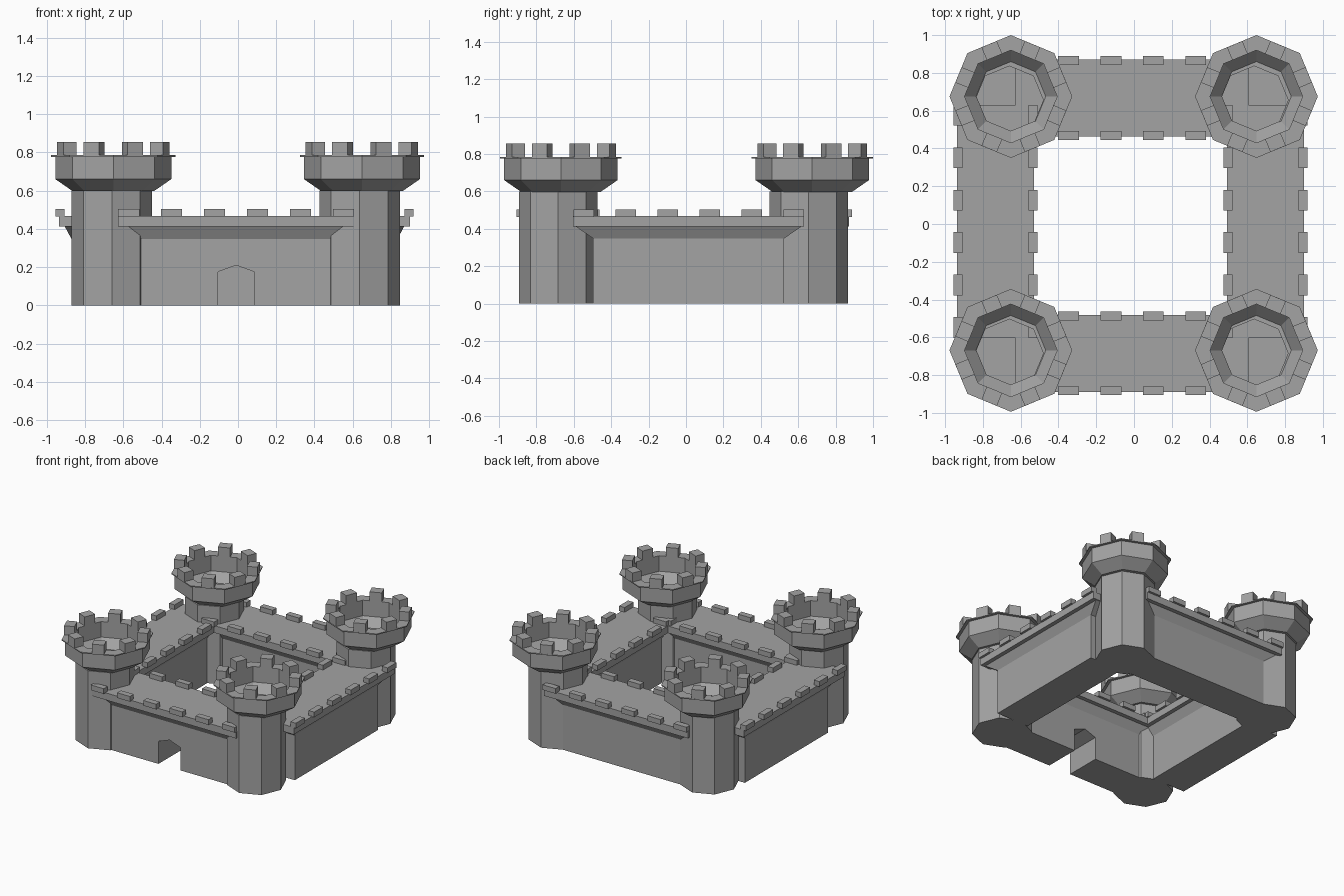
import bpy, bmesh, math
from mathutils import Matrix, Vector

if "Cube" in bpy.data.objects:
    bpy.data.objects.remove(bpy.data.objects["Cube"])

stone = bpy.data.materials.new("grey stone")
stone.diffuse_color = (0.37, 0.37, 0.37, 1)
stone.use_nodes = True
stone.node_tree.nodes["Principled BSDF"].inputs["Base Color"].default_value = stone.diffuse_color


def finish(name, bm, matrix=Matrix()):
    bmesh.ops.recalc_face_normals(bm, faces=bm.faces)
    bm.transform(matrix)
    mesh = bpy.data.meshes.new(name)
    bm.to_mesh(mesh)
    bm.free()
    mesh.materials.append(stone)
    obj = bpy.data.objects.new(name, mesh)
    bpy.context.collection.objects.link(obj)
    return obj


def box(bm, size, matrix):
    bmesh.ops.create_cube(bm, size=1, matrix=matrix @ Matrix.Diagonal((*size, 1)))


def lathe(bm, profile, closed=False, sides=8):
    """Spin a (radius, z) profile into a faceted solid."""
    rings = []
    for r, z in profile:
        if r == 0:
            rings.append([bm.verts.new((0, 0, z))] * sides)
        else:
            rings.append([bm.verts.new((r * math.cos(math.tau * i / sides),
                                        r * math.sin(math.tau * i / sides), z))
                          for i in range(sides)])
    pairs = list(zip(rings, rings[1:]))
    if closed:
        pairs.append((rings[-1], rings[0]))
    for a, b in pairs:
        for i in range(sides):
            j = (i + 1) % sides
            bm.faces.new(list(dict.fromkeys((a[i], a[j], b[j], b[i]))))


def tower(label, sx, sy):
    # octagonal shaft with a sunken floor
    bm = bmesh.new()
    lathe(bm, [(0, 0), (.21, 0), (.21, .6), (.18, .6), (.18, .45), (0, .45)])
    finish(label + "_tower_shaft", bm,
           Matrix.Translation((.648 * sx - .012, .67 * sy - .014, 0)))
    place = Matrix.Translation((.65 * sx - .002, .672 * sy + .003, 0))
    # flared hollow head with a thin rim
    bm = bmesh.new()
    lathe(bm, [(.212, .597), (.303, .66), (.303, .777), (.325, .777), (.325, .785),
               (.245, .785), (.245, .665), (.182, .597)], closed=True)
    finish(label + "_tower_head", bm, place)
    # one merlon on the middle of each side
    bm = bmesh.new()
    for i in range(8):
        box(bm, (.074, .088, .075),
            Matrix.Rotation(math.radians(22.5 + 45 * i), 4, 'Z')
            @ Matrix.Translation((.263, 0, .8175)))
    finish(label + "_tower_merlons", bm, place)


def wall(label, x, y, turn, gate=False):
    """Wall running along local x, centred on (x, y)."""
    place = Matrix.Translation((x, y, 0)) @ Matrix.Rotation(math.radians(turn), 4, 'Z')
    # wall body: front outline, notched for the gate, extruded through
    outline = [(-.51, 0), (-.51, .35), (.51, .35), (.51, 0)]
    if gate:
        outline += [(.095, 0), (.095, .175), (0, .21), (-.095, .175), (-.095, 0)]
    bm = bmesh.new()
    face = bm.faces.new([bm.verts.new((px, -.138, pz)) for px, pz in outline])
    ext = bmesh.ops.extrude_face_region(bm, geom=[face], use_keep_orig=True)
    bmesh.ops.translate(bm, vec=Vector((0, .276, 0)),
                        verts=[v for v in ext["geom"] if isinstance(v, bmesh.types.BMVert)])
    finish(label + "_wall_body", bm, place)
    # flare: a box tapered at its lower end
    bm = bmesh.new()
    box(bm, (1.21, .346, .065), Matrix.Translation((0, 0, .3805)))
    for v in bm.verts:
        if v.co.z < .38:
            v.co.x *= .51 / .605
            v.co.y *= .138 / .173
    finish(label + "_wall_flare", bm, place)
    # walkway slab
    bm = bmesh.new()
    box(bm, (1.234, .408, .055), Matrix.Translation((0, 0, .4395)))
    finish(label + "_walkway", bm, place)
    # two rows of low merlons, overhanging the slab edges a little
    bm = bmesh.new()
    for i in range(6):
        for side in (-1, 1):
            box(bm, (.11, .047, .04),
                Matrix.Translation(((i - 2.5) * .2245, side * .198, .484)))
    finish(label + "_wall_merlons", bm, place)


for label, sx, sy in (("front_left", -1, -1), ("front_right", 1, -1),
                      ("back_left", -1, 1), ("back_right", 1, 1)):
    tower(label, sx, sy)

wall("front", -.01, -.685, 0, gate=True)
wall("back", -.01, .667, 0)
wall("left", -.733, .014, 90)
wall("right", .696, .014, 90)
